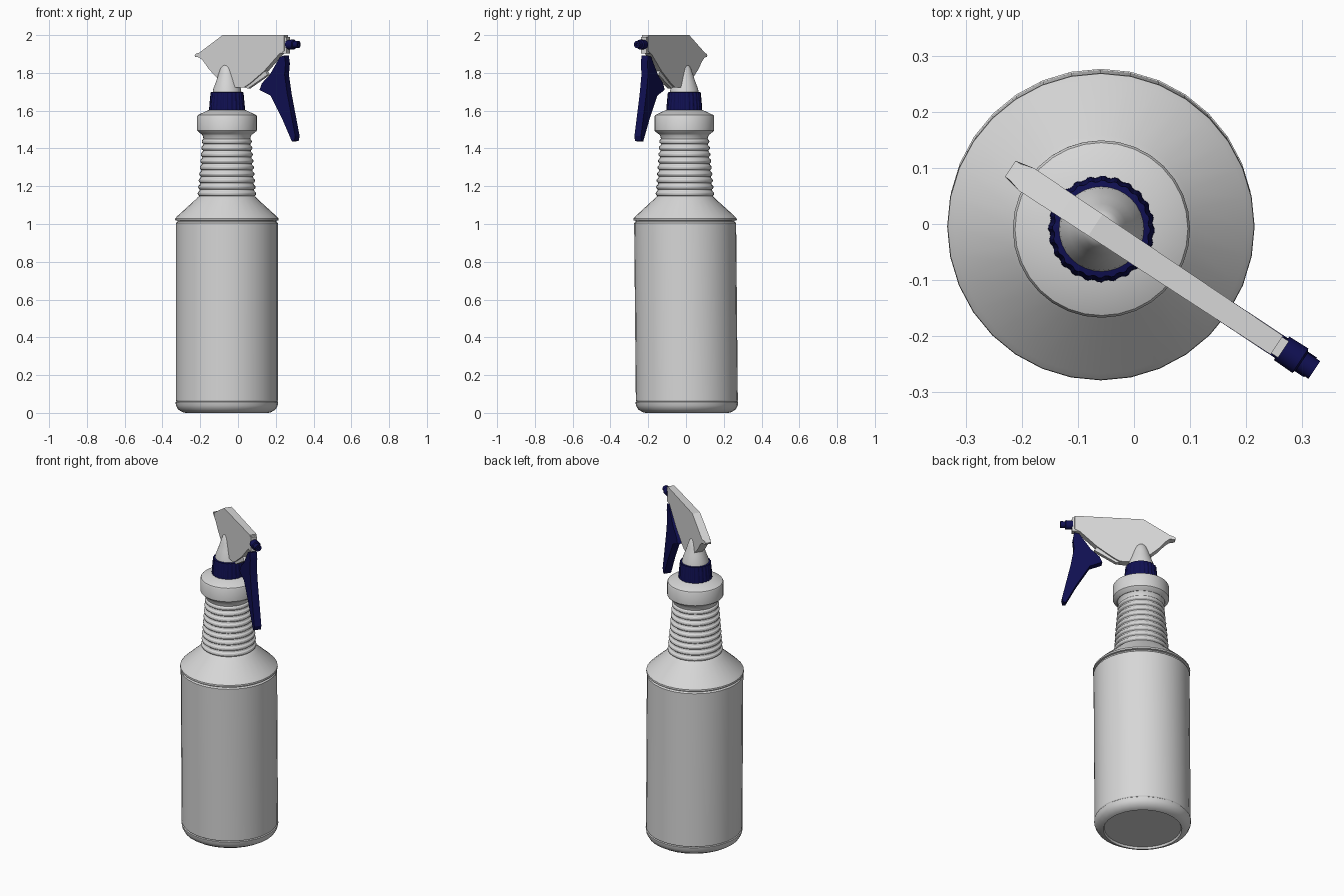
import bpy, bmesh, math

cube = bpy.data.objects.get("Cube")
if cube:
    bpy.data.objects.remove(cube, do_unlink=True)


def material(name, rgb):
    m = bpy.data.materials.new(name)
    m.use_nodes = True
    m.diffuse_color = (*rgb, 1)
    m.node_tree.nodes["Principled BSDF"].inputs["Base Color"].default_value = (*rgb, 1)
    return m


WHITE = material("white plastic", (0.68, 0.68, 0.68))
BLUE = material("navy plastic", (0.005, 0.005, 0.085))
AXIS = (-0.058, -0.009, 0)
TURN = math.radians(-33.5)


def finish(bm, name, mat, smooth=30):
    bmesh.ops.remove_doubles(bm, verts=bm.verts, dist=1e-5)
    bmesh.ops.recalc_face_normals(bm, faces=bm.faces)
    mesh = bpy.data.meshes.new(name)
    bm.to_mesh(mesh)
    bm.free()
    ob = bpy.data.objects.new(name, mesh)
    bpy.context.collection.objects.link(ob)
    mesh.materials.append(mat)
    bpy.ops.object.select_all(action="DESELECT")
    ob.select_set(True)
    bpy.context.view_layer.objects.active = ob
    if smooth:
        bpy.ops.object.shade_smooth_by_angle(angle=math.radians(smooth))
    return ob


def lathe(name, profile, mat, sides=32, knurl=0, smooth=30):
    """Revolve (radius, height) points; knurl alternates the radius around."""
    bm = bmesh.new()
    rings = []
    for r, z in profile:
        ring = []
        for i in range(sides):
            a = math.tau * i / sides
            rr = max(r - knurl * (i // 2 % 2), 0)
            ring.append(bm.verts.new((rr * math.cos(a), rr * math.sin(a), z)))
        rings.append(ring)
    for lo, hi in zip(rings, rings[1:]):
        for i in range(sides):
            j = (i + 1) % sides
            bm.faces.new((lo[i], lo[j], hi[j], hi[i]))
    bmesh.ops.dissolve_degenerate(bm, dist=1e-6, edges=bm.edges)
    return finish(bm, name, mat, smooth)


def plate(name, outline, mat, half):
    """Extrude a side outline (along, height); half gives the half width."""
    bm = bmesh.new()
    left, right = ([bm.verts.new((u, s * half(u, z), z)) for u, z in outline] for s in (1, -1))
    bm.faces.new(left)
    bm.faces.new(right[::-1])
    for i in range(len(outline)):
        j = (i + 1) % len(outline)
        bm.faces.new((left[i], right[i], right[j], left[j]))
    return on_head(finish(bm, name, mat, 25))


def on_head(ob):
    ob.location = AXIS
    ob.rotation_euler.z = TURN
    return ob


# Bottle: foot, straight wall, rim groove, shoulder, ribbed neck
profile = [(0, 0.012), (0.215, 0.012), (0.22, 0), (0.235, 0.004), (0.258, 0.018),
           (0.269, 0.038), (0.272, 0.057), (0.267, 0.061), (0.27, 0.066),
           (0.27, 1.005), (0.262, 1.012), (0.262, 1.018), (0.274, 1.02),
           (0.273, 1.03), (0.262, 1.042), (0.165, 1.13), (0.153, 1.143)]
RIBS = 9
for k in range(RIBS):
    z = 1.148 + k * 0.0345
    r = 0.155 - k * 0.0028
    profile += [(r - 0.009, z), (r - 0.002, z + 0.006), (r, z + 0.013),
                (r - 0.002, z + 0.02), (r - 0.009, z + 0.026)]
profile += [(0.127, 1.465), (0.135, 1.478), (0.13, 1.5), (0, 1.5)]
bottle = lathe("bottle", profile, WHITE)
for v in bottle.data.vertices:
    v.co.y -= 0.0095 * v.co.z          # slight lean of the axis
bottle.location = (-0.059, 0.005, 0)

# Screw collar
on_head(lathe("collar", [(0, 1.475), (0.135, 1.475), (0.154, 1.49), (0.158, 1.495),
                         (0.158, 1.57), (0.154, 1.577), (0.098, 1.603), (0, 1.603)], WHITE))

# Knurled locking ring
on_head(lathe("locking_ring", [(0, 1.6), (0.095, 1.6), (0.094, 1.625), (0.087, 1.697),
                               (0.07, 1.7), (0, 1.7)], BLUE, sides=96, knurl=0.003, smooth=20))

# Rounded cone under the head
on_head(lathe("neck_cone", [(0, 1.69), (0.077, 1.69), (0.073, 1.715), (0.058, 1.755),
                            (0.045, 1.795), (0.034, 1.826), (0.024, 1.84),
                            (0.012, 1.846), (0, 1.847)], WHITE))

# Sprayer head with tail lip
plate("spray_head", [(-0.013, 2), (-0.16, 1.907), (-0.185, 1.902), (-0.195, 1.895),
                     (-0.192, 1.885), (-0.16, 1.882), (-0.135, 1.862), (-0.1, 1.82),
                     (-0.05, 1.775), (0.02, 1.722), (0.12, 1.722), (0.16, 1.745),
                     (0.25, 1.81), (0.345, 1.9), (0.375, 1.915), (0.375, 2)], WHITE,
      lambda u, z: 0.017 if u < -0.184 else 0.0245 - 0.008 * (u + 0.19))

# Nozzle mount and piston strut
plate("nozzle_mount", [(0.35, 1.902), (0.389, 1.902), (0.389, 1.99), (0.35, 1.99)], WHITE,
      lambda u, z: 0.0175)
plate("piston_strut", [(0.11, 1.726), (0.14, 1.717), (0.265, 1.79), (0.25, 1.81)], WHITE,
      lambda u, z: 0.012)

# Trigger
plate("trigger", [(0.35, 1.885), (0.378, 1.892), (0.385, 1.85), (0.379, 1.79), (0.396, 1.69),
                  (0.447, 1.465), (0.441, 1.44), (0.425, 1.438), (0.365, 1.555),
                  (0.32, 1.63), (0.29, 1.68), (0.22, 1.71), (0.235, 1.745), (0.285, 1.79)],
      BLUE, lambda u, z: 0.021)

# Nozzle knob, revolved upright and then laid along the head
nozzle = lathe("nozzle", [(0, 0.385), (0.025, 0.385), (0.026, 0.425), (0.019, 0.428),
                          (0.019, 0.455), (0.008, 0.455), (0.008, 0.445), (0, 0.445)],
               BLUE, sides=16)
for v in nozzle.data.vertices:
    v.co = (v.co.z, v.co.y, 1.95 - v.co.x)
on_head(nozzle)
